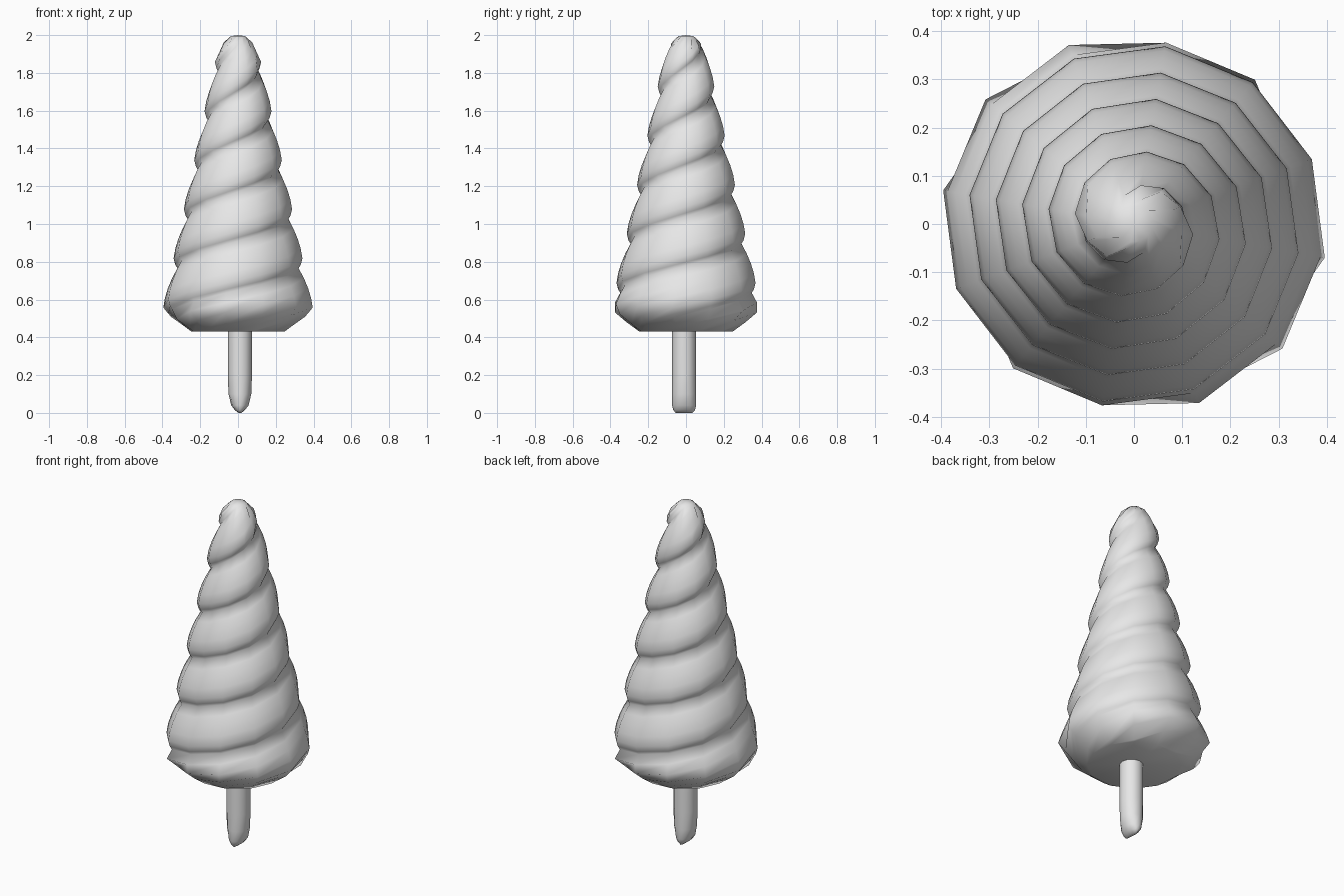
import bpy, bmesh
from math import sin, cos, pi, radians, floor

cube = bpy.data.objects.get("Cube")
if cube:
    bpy.data.objects.remove(cube, do_unlink=True)

# One plain grey for everything
GREY = (0.8, 0.8, 0.8, 1.0)
grey = bpy.data.materials.new("light_grey")
grey.use_nodes = True
grey.diffuse_color = GREY
grey.node_tree.nodes["Principled BSDF"].inputs["Base Color"].default_value = GREY


def lookup(points, x):
    """Piecewise linear curve through (x, value) points."""
    if x <= points[0][0]:
        return points[0][1]
    for (x0, v0), (x1, v1) in zip(points, points[1:]):
        if x <= x1:
            return v0 + (v1 - v0) * (x - x0) / (x1 - x0)
    return points[-1][1]


def finish(bm, name, angle):
    bmesh.ops.remove_doubles(bm, verts=bm.verts, dist=0.0005)
    bmesh.ops.dissolve_degenerate(bm, dist=0.0005, edges=bm.edges)
    bmesh.ops.recalc_face_normals(bm, faces=bm.faces)
    mesh = bpy.data.meshes.new(name)
    bm.to_mesh(mesh)
    bm.free()
    mesh.materials.append(grey)
    obj = bpy.data.objects.new(name, mesh)
    bpy.context.collection.objects.link(obj)
    bpy.ops.object.select_all(action="DESELECT")
    obj.select_set(True)
    bpy.context.view_layer.objects.active = obj
    bpy.ops.object.shade_smooth_by_angle(angle=radians(angle))
    return obj


# Swirl: two strands wound round a cone, each strand one bulge high
SIDES, STRAND = 12, 0.26
BOTTOM, TOP = 0.43, 2.0
BULGE = [(0, 0), (0.07, 0.015), (0.2, 0.031), (0.4, 0.033), (0.6, 0.028), (0.8, 0.017)]
LIMIT = [(0.43, 0.25), (0.46, 0.29), (0.5, 0.35), (0.56, 0.41), (1.8, 0.41),
         (1.88, 0.11), (1.94, 0.09), (1.975, 0.068), (2.0, 0.03)]


def swirl_point(column, row):
    turn = column / SIDES + 20 / 360
    t, bulge = BULGE[row % len(BULGE)]
    z = 0.52 + STRAND * (2 * turn + row // len(BULGE) + t)
    if z < BOTTOM - 0.06:
        return (0, 0, BOTTOM)
    if z > TOP + 0.06:
        return (0, 0, TOP)
    z = min(max(z, BOTTOM), TOP - 0.005)
    valley = 0.32 - 0.21 * (z - 0.77)
    r = min((valley + bulge) * 1.015, lookup(LIMIT, z))
    a = 2 * pi * turn
    return (r * cos(a), r * sin(a), z)


bm = bmesh.new()
rows = range(-5 * len(BULGE), 8 * len(BULGE))
grid = [[bm.verts.new(swirl_point(c, r)) for r in rows] for c in range(SIDES + 1)]
for left, right in zip(grid, grid[1:]):
    for j in range(len(rows) - 1):
        corners = (left[j], right[j], right[j + 1], left[j + 1])
        if len({tuple(round(k, 4) for k in v.co) for v in corners}) > 2:
            bm.faces.new(corners)
loose = [v for v in bm.verts if not v.link_faces]
bmesh.ops.delete(bm, geom=loose, context="VERTS")
finish(bm, "swirl", 70)

# Stick: round bar whose lower end narrows to a blunt wedge
bm = bmesh.new()
RINGS = [(0, 0.12, 0.7), (0.015, 0.42, 0.9), (0.04, 0.72, 1),
         (0.1, 0.94, 1), (0.2, 1, 1), (0.5, 1, 1)]
RADIUS = 0.064
loops = []
for z, sx, sy in RINGS:
    loops.append([bm.verts.new((0.01 + RADIUS * sx * cos(2 * pi * i / SIDES),
                                -0.01 + RADIUS * sy * sin(2 * pi * i / SIDES), z))
                  for i in range(SIDES)])
for low, high in zip(loops, loops[1:]):
    for i in range(SIDES):
        k = (i + 1) % SIDES
        bm.faces.new((low[i], low[k], high[k], high[i]))
bm.faces.new(loops[0][::-1])
bm.faces.new(loops[-1])
finish(bm, "stick", 50)
